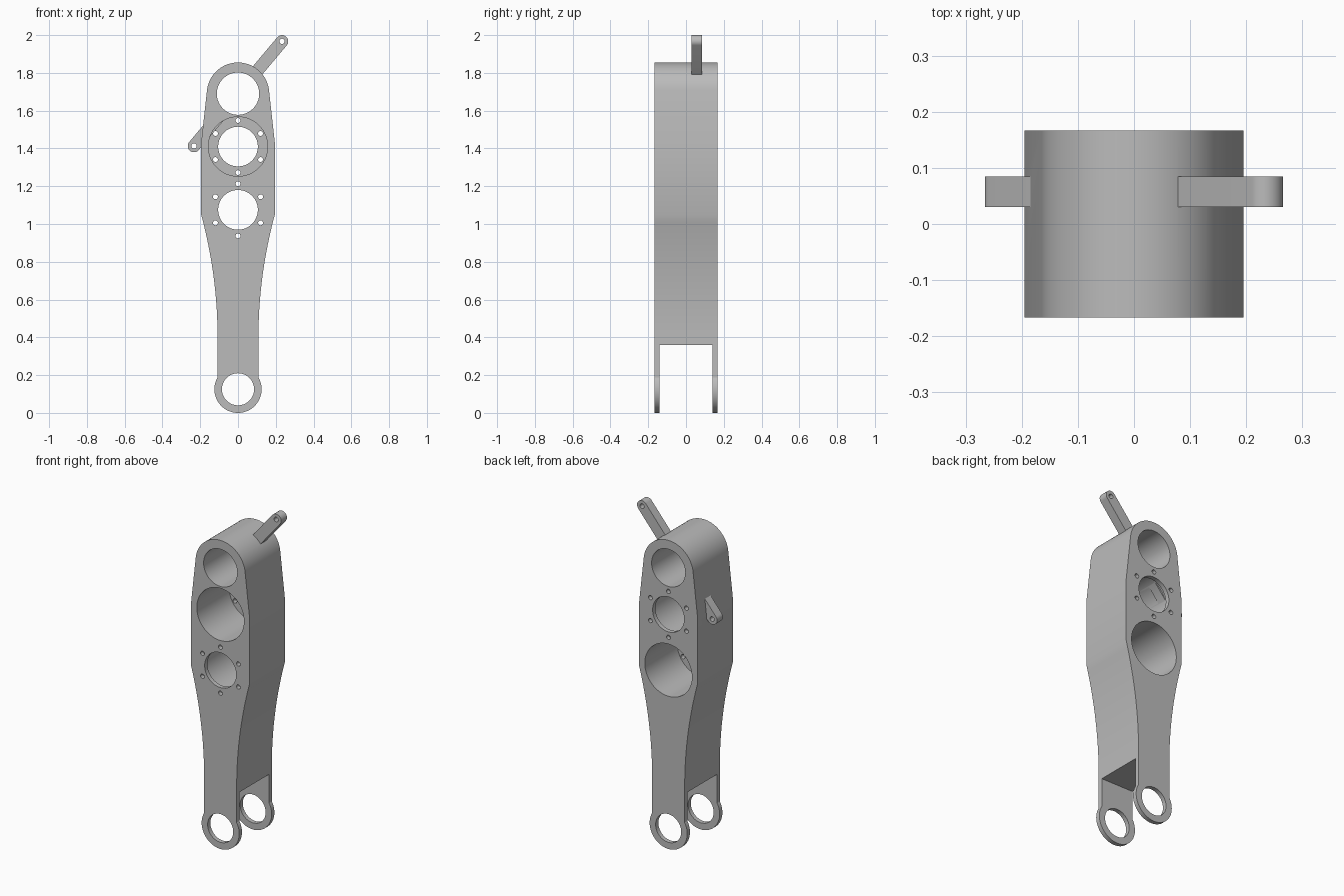
import bpy
import bmesh
from math import sin, cos, pi, radians, atan2, asin

HALF = 0.167      # half depth of the body
LIP = 0.026       # thickness of the bore lips and fork prongs
SEG = 64

cube = bpy.data.objects.get("Cube")
if cube:
    bpy.data.objects.remove(cube, do_unlink=True)

steel = bpy.data.materials.new("plain grey")
steel.use_nodes = True
GREY = (0.5, 0.5, 0.5, 1)
steel.diffuse_color = GREY
steel.node_tree.nodes["Principled BSDF"].inputs["Base Color"].default_value = GREY


def arc(cx, cz, r, start, end, n):
    return [(cx + r * cos(start + (end - start) * i / n),
             cz + r * sin(start + (end - start) * i / n)) for i in range(n + 1)]


def prism(name, outline, y0, y1):
    """Extrude an x-z outline from y0 to y1."""
    bm = bmesh.new()
    face = bm.faces.new([bm.verts.new((x, y0, z)) for x, z in outline])
    top = bmesh.ops.extrude_face_region(bm, geom=[face])
    moved = [v for v in top["geom"] if isinstance(v, bmesh.types.BMVert)]
    bmesh.ops.translate(bm, verts=moved, vec=(0, y1 - y0, 0))
    bmesh.ops.recalc_face_normals(bm, faces=bm.faces)
    mesh = bpy.data.meshes.new(name)
    bm.to_mesh(mesh)
    bm.free()
    mesh.materials.append(steel)
    obj = bpy.data.objects.new(name, mesh)
    bpy.context.collection.objects.link(obj)
    return obj


def combine(target, tool, operation="DIFFERENCE"):
    """Apply a boolean and remove its tool object."""
    mod = target.modifiers.new("boolean", "BOOLEAN")
    mod.operation = operation
    mod.solver = "EXACT"
    mod.object = tool
    bpy.context.view_layer.update()
    graph = bpy.context.evaluated_depsgraph_get()
    mesh = bpy.data.meshes.new_from_object(target.evaluated_get(graph))
    target.modifiers.clear()
    target.data = mesh
    bpy.data.objects.remove(tool, do_unlink=True)


def drill(target, x, z, r, y0=-0.3, y1=0.3, n=SEG):
    circle = arc(x, z, r, 0, 2 * pi, n)[:-1]
    combine(target, prism("drill", circle, y0, y1))


# Body outline: right half from the bottom eye up to the crown, then mirrored
EYE_Z, EYE_R, NECK = 0.125, 0.125, 0.108
CROWN_Z, CROWN_R = 1.69, 0.165
WIDE, WIDE_Z = 0.195, 1.05
meet = atan2((EYE_R ** 2 - NECK ** 2) ** 0.5, NECK)
half = arc(0, EYE_Z, EYE_R, -pi / 2, meet, 24)
half += [(NECK + (WIDE - NECK) * (i / 16) ** 2, 0.4 + (WIDE_Z - 0.4) * i / 16)
         for i in range(17)]
half += [(WIDE, 1.43)]
half += arc(0, CROWN_Z, CROWN_R, radians(6.4), pi / 2, 24)
outline = half + [(-x, z) for x, z in half[-2:0:-1]]
body = prism("linkage_arm", outline, -HALF, HALF)

# Fork slot between the two bottom prongs
slot = [(-0.3, -0.1), (0.3, -0.1), (0.3, 0.36), (-0.3, 0.36)]
combine(body, prism("slot", slot, -HALF + LIP, HALF - LIP))

# Two bearing bores, opening on opposite sides, each with a bolted lip
for z, y0, y1 in ((1.41, -0.3, HALF - LIP), (1.075, LIP - HALF, 0.3)):
    drill(body, 0, z, 0.157, y0, y1)
    drill(body, 0, z, 0.105)
    for k in range(6):
        a = radians(30 + 60 * k)
        drill(body, 0.138 * cos(a), z + 0.138 * sin(a), 0.013, n=20)

# Diagonal bar with rounded ends, running through the body
END_X, END_Z, BAR_R = 0.233, 0.277, 0.033
tilt = atan2(END_Z, END_X)
bar_outline = (arc(END_X, CROWN_Z + END_Z, BAR_R, tilt - pi / 2, tilt + pi / 2, 20)
               + arc(-END_X, CROWN_Z - END_Z, BAR_R, tilt + pi / 2, tilt + 3 * pi / 2, 20))
combine(body, prism("diagonal_bar", bar_outline, 0.03, 0.085), "UNION")

# Pin holes in the bar ends, then the crown hole and the fork eyes
for s in (-1, 1):
    drill(body, s * END_X, CROWN_Z + s * END_Z, 0.014, n=24)
drill(body, 0, CROWN_Z, 0.112)
drill(body, 0, EYE_Z, 0.085)

# Smooth curved walls, crisp rims
bpy.ops.object.select_all(action="DESELECT")
body.select_set(True)
bpy.context.view_layer.objects.active = body
bpy.ops.object.shade_smooth_by_angle(angle=radians(25))
